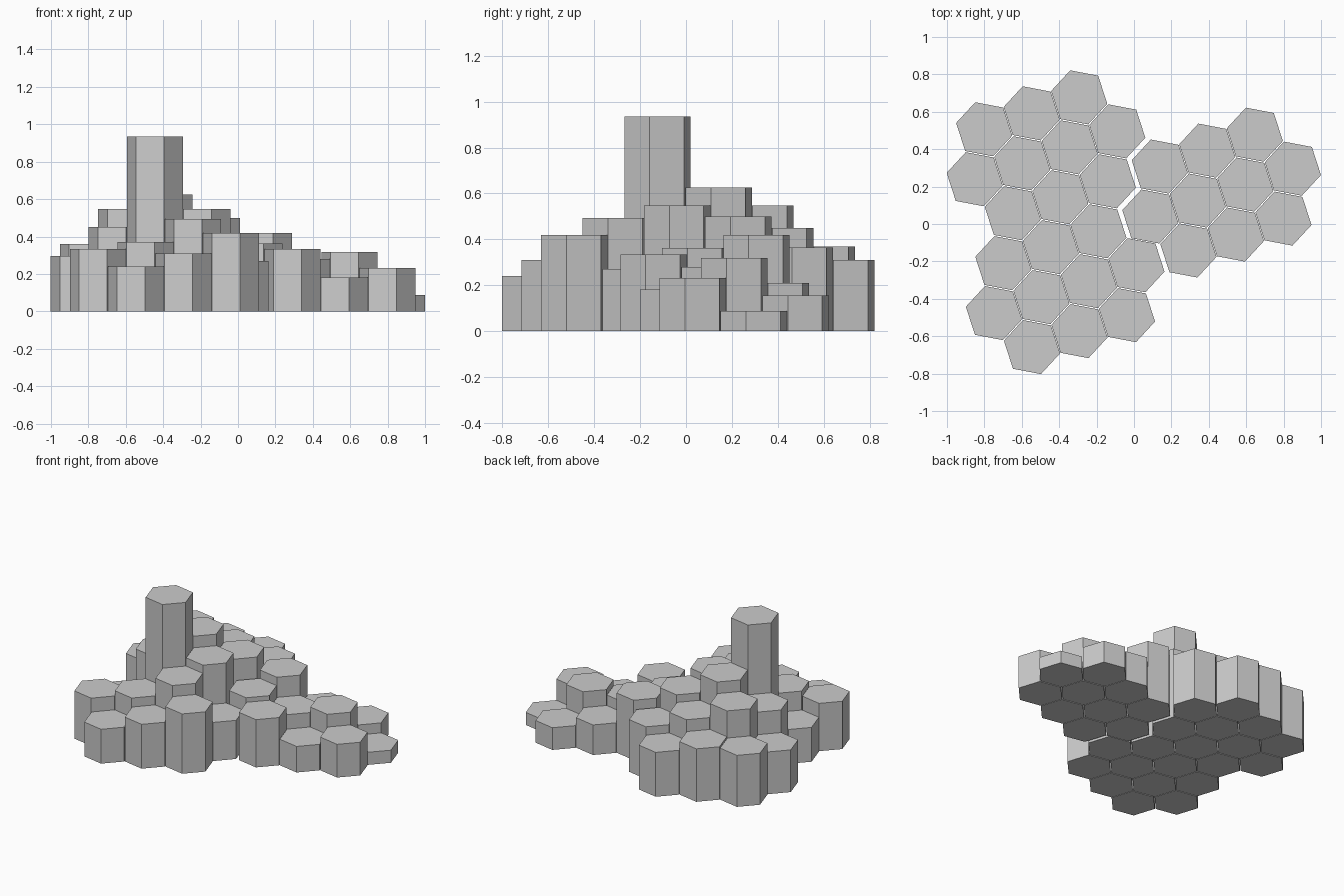
import bpy
import bmesh
from mathutils import Vector

if "Cube" in bpy.data.objects:
    bpy.data.objects.remove(bpy.data.objects["Cube"])

# Lattice steps between neighbouring columns, and half of the hexagon outline
A = Vector((0.254, 0.0853))
B = Vector((0.0505, 0.267))
half = [Vector((0.150, -0.034)), Vector((0.1015, 0.116)), Vector((-0.048, 0.1445))]
outline = half + [-v for v in half]


def column(name, centre, height):
    bm = bmesh.new()
    base = [bm.verts.new((centre.x + v.x, centre.y + v.y, 0)) for v in outline]
    face = bm.faces.new(base)
    ext = bmesh.ops.extrude_face_region(bm, geom=[face], use_keep_orig=True)
    top = [g for g in ext["geom"] if isinstance(g, bmesh.types.BMVert)]
    bmesh.ops.translate(bm, verts=top, vec=(0, 0, height))
    bmesh.ops.recalc_face_normals(bm, faces=bm.faces[:])
    mesh = bpy.data.meshes.new(name)
    bm.to_mesh(mesh)
    bm.free()
    bpy.context.collection.objects.link(bpy.data.objects.new(name, mesh))


def cluster(name, origin, rows):
    # each row: lattice row index -> (first column index, heights)
    for j, (first, heights) in rows.items():
        for k, h in enumerate(heights):
            column(f"{name}_column_{j}_{k}", origin + A * (first + k) + B * j, h)


# Large left group, including the tall tower
cluster("left", Vector((-0.394, 0.143)), {
    2: (-2, [0.36, 0.37, 0.31]),
    1: (-2, [0.295, 0.547, 0.45, 0.365]),
    0: (-1, [0.45, 0.625, 0.50]),
    -1: (-1, [0.24, 0.935, 0.547]),
    -2: (-1, [0.334, 0.37, 0.493, 0.27]),
    -3: (0, [0.24, 0.31, 0.418]),
})

# Low right group, set off by a slightly wider gap
cluster("right", Vector((0.0875, 0.040)), {
    1: (0, [0.418, 0.21, 0.155]),
    0: (0, [0.363, 0.28, 0.318, 0.088]),
    -1: (1, [0.334, 0.182, 0.232]),
})
